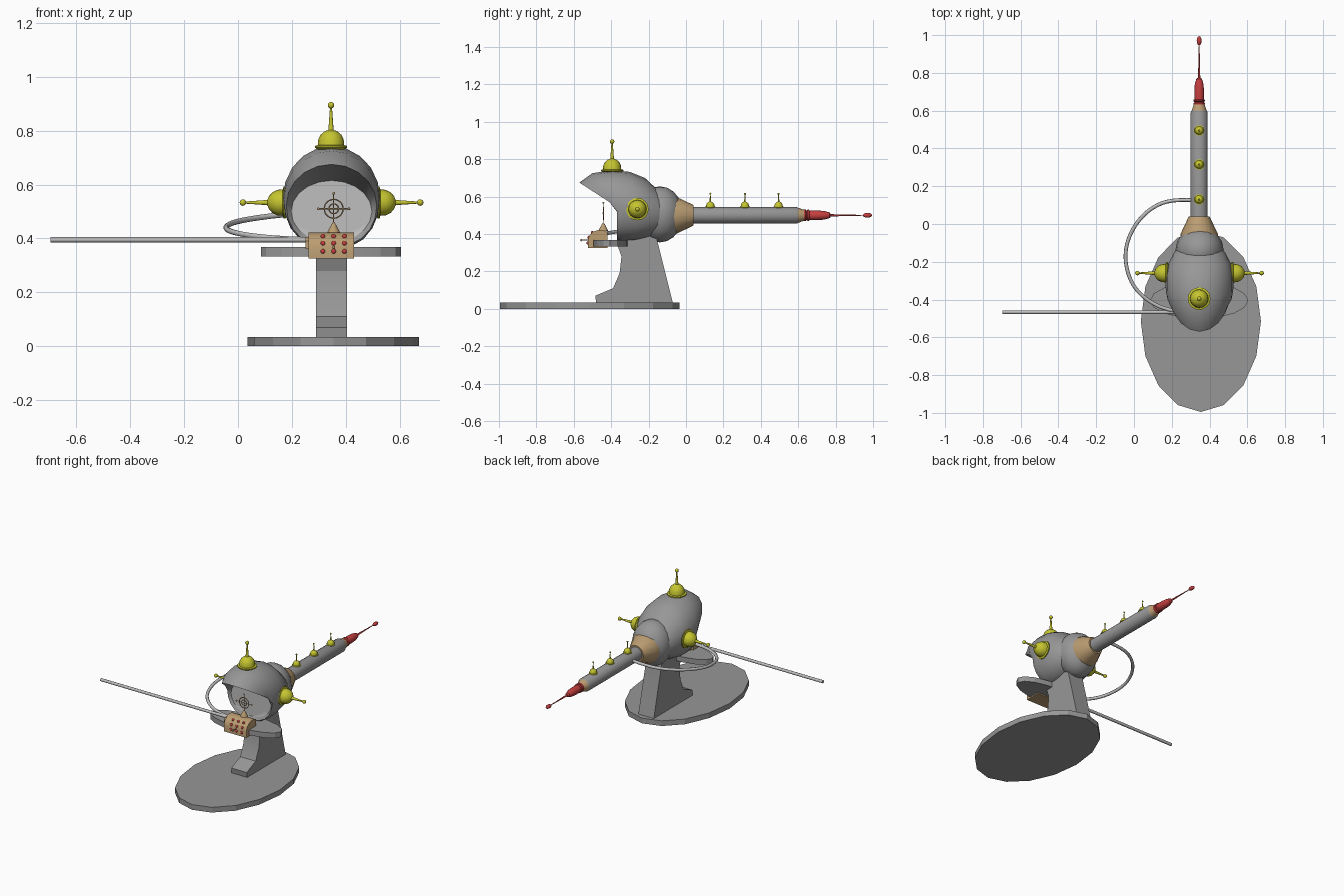
import bpy, bmesh, math
from mathutils import Vector

if "Cube" in bpy.data.objects:
    bpy.data.objects.remove(bpy.data.objects["Cube"], do_unlink=True)

CX = 0.347  # centre line of the body


def material(name, rgb):
    m = bpy.data.materials.new(name)
    m.use_nodes = True
    m.diffuse_color = (*rgb, 1)
    m.node_tree.nodes["Principled BSDF"].inputs["Base Color"].default_value = (*rgb, 1)
    return m


GREY = material("grey metal", (0.31, 0.31, 0.31))
PALE = material("pale grey", (0.52, 0.52, 0.52))
TAN = material("tan", (0.50, 0.34, 0.17))
YELLOW = material("yellow", (0.56, 0.56, 0.03))
RED = material("red", (0.56, 0.05, 0.05))


def finish(bm, name, mats, angle=35):
    bmesh.ops.recalc_face_normals(bm, faces=bm.faces)
    me = bpy.data.meshes.new(name)
    bm.to_mesh(me)
    bm.free()
    ob = bpy.data.objects.new(name, me)
    bpy.context.collection.objects.link(ob)
    for m in mats:
        me.materials.append(m)
    bpy.ops.object.select_all(action='DESELECT')
    ob.select_set(True)
    bpy.context.view_layer.objects.active = ob
    bpy.ops.object.shade_smooth_by_angle(angle=math.radians(angle))
    return ob


def loft(name, rings, mats, angle=35, first_cap=0):
    """Skin a list of point rings and cap both ends."""
    bm = bmesh.new()
    vs = [[bm.verts.new(p) for p in r] for r in rings]
    n = len(vs[0])
    for a, b in zip(vs, vs[1:]):
        for i in range(n):
            j = (i + 1) % n
            bm.faces.new((a[i], a[j], b[j], b[i]))
    bm.faces.new(vs[0]).material_index = first_cap
    bm.faces.new(vs[-1])
    return finish(bm, name, mats, angle)


def lathe(name, profile, origin, axis, mat, n=16, scale=1):
    """Turn (radius, height) pairs about an axis."""
    q = Vector((0, 0, 1)).rotation_difference(Vector(axis))
    rings = []
    for r, h in profile:
        ring = [Vector((r * math.cos(t), r * math.sin(t), h)) * scale
                for t in (2 * math.pi * i / n for i in range(n))]
        rings.append([Vector(origin) + q @ p for p in ring])
    return loft(name, rings, [mat])


def ball(name, centre, radii, mat, seg=16, rows=10):
    bm = bmesh.new()
    bmesh.ops.create_uvsphere(bm, u_segments=seg, v_segments=rows, radius=1)
    bmesh.ops.scale(bm, vec=radii, verts=bm.verts)
    bmesh.ops.translate(bm, vec=centre, verts=bm.verts)
    return finish(bm, name, [mat], 60)


def slab(name, centre, rx, ry, z0, z1):
    """Sixteen-sided oval plate."""
    ring = [(centre[0] + rx * math.cos(i * math.pi / 8),
             centre[1] + ry * math.sin(i * math.pi / 8)) for i in range(16)]
    return loft(name, [[(x, y, z) for x, y in ring] for z in (z0, z1)], [GREY], 15)


def extrude_x(name, outline, x0, x1, mat, angle=35):
    return loft(name, [[(x, y, z) for y, z in outline] for x in (x0, x1)], [mat], angle)


# Stand
slab("base", (0.354, -0.515), 0.318, 0.48, 0, 0.035)
extrude_x("pedestal", [(-0.48, 0.03), (-0.485, 0.07), (-0.39, 0.11), (-0.355, 0.19),
                       (-0.345, 0.28), (-0.37, 0.35), (-0.30, 0.42), (-0.16, 0.42),
                       (-0.155, 0.37), (-0.07, 0.03)], 0.29, 0.405, GREY, 25)
slab("shelf", (0.345, -0.405), 0.26, 0.097, 0.333, 0.368)


# Helmet: rings of (lower y, top y, half width, top z, bottom z)
def head_ring(yb, yt, hw, zt, zb, power=0.8, n=20):
    cz, rz, ring = (zt + zb) / 2, (zt - zb) / 2, []
    for i in range(n):
        t = 2 * math.pi * i / n
        c, s = math.cos(t), math.sin(t)
        x = math.copysign(abs(c) ** (power if s < 0 else 1), c) * hw
        z = cz + rz * s
        f = max(0, (z - 0.545) / (zt - 0.545))
        ring.append((CX + x, yb + (yt - yb) * f, z))
    return ring


HEAD = [(-0.355, -0.355, 0.15, 0.615, 0.385, 1), (-0.37, -0.57, 0.168, 0.675, 0.37),
        (-0.36, -0.50, 0.177, 0.725, 0.362), (-0.33, -0.395, 0.18, 0.742, 0.36),
        (-0.27, -0.30, 0.18, 0.732, 0.362), (-0.215, -0.22, 0.168, 0.70, 0.375),
        (-0.15, -0.15, 0.135, 0.635, 0.40), (-0.09, -0.09, 0.09, 0.58, 0.43)]
loft("helmet", [head_ring(*r) for r in HEAD], [GREY, PALE], 40, first_cap=1)
ball("rear_housing", (CX, -0.14, 0.505), (0.128, 0.125, 0.15), GREY)

# Barrel and tip, turned about y
BACK = (0, 1, 0)
AXIS = (CX - 0.002, 0, 0.5)
lathe("barrel_collar", [(0.10, -0.07), (0.10, -0.055), (0.055, 0.04)], AXIS, BACK, TAN)
lathe("barrel", [(0.045, 0.03), (0.045, 0.59), (0.04, 0.6)], AXIS, BACK, GREY)
lathe("barrel_end", [(0.042, 0.594), (0.028, 0.635)], AXIS, BACK, TAN)
lathe("nozzle", [(0.022, 0.625), (0.03, 0.632), (0.03, 0.64), (0.024, 0.645), (0.03, 0.65),
                 (0.03, 0.657), (0.025, 0.66), (0.026, 0.70), (0.023, 0.74), (0.015, 0.768),
                 (0.006, 0.775), (0.002, 0.95)], AXIS, BACK, RED)
ball("nozzle_bead", (AXIS[0], 0.97, 0.5), (0.013, 0.025, 0.013), RED, 12, 8)

# Domed antennas
DOME = [(0.03, -0.02), (0.06, 0), (0.06, 0.006), (0.049, 0.009), (0.047, 0.03), (0.038, 0.048),
        (0.024, 0.06), (0.010, 0.066), (0.009, 0.075), (0.004, 0.146)]


def antenna(name, origin, axis, scale=1.0):
    lathe(name, DOME, origin, axis, YELLOW, scale=scale)
    r = 0.012 * scale
    ball(name + "_bead", Vector(origin) + Vector(axis) * 0.157 * scale, (r, r, r), YELLOW, 12, 8)


antenna("top_antenna", (CX - 0.002, -0.395, 0.737), (0, 0, 1))
for side, s in (("left", 1), ("right", -1)):
    antenna(side + "_antenna", (CX + s * 0.172, -0.26, 0.533), (s, 0, 0))
for i, y in enumerate((0.13, 0.315, 0.495)):
    antenna(f"barrel_antenna_{i + 1}", (AXIS[0], y, 0.543), (0, 0, 1), 0.46)


# Hose and long rod
def pipe(name, points, radius, mat, kind='NURBS'):
    cu = bpy.data.curves.new(name, 'CURVE')
    cu.dimensions = '3D'
    cu.bevel_depth, cu.bevel_resolution, cu.use_fill_caps = radius, 2, True
    sp = cu.splines.new(kind)
    sp.points.add(len(points) - 1)
    for p, co in zip(sp.points, points):
        p.co = (*co, 1)
    sp.use_endpoint_u, sp.order_u, sp.resolution_u = True, 3, 5
    cu.materials.append(mat)
    ob = bpy.data.objects.new(name, cu)
    bpy.context.collection.objects.link(ob)


pipe("hose", [(0.33, 0.125, 0.497), (0.2, 0.135, 0.492), (0.07, 0.075, 0.477),
              (-0.02, -0.04, 0.46), (-0.053, -0.17, 0.44), (-0.02, -0.31, 0.422),
              (0.06, -0.40, 0.408), (0.18, -0.46, 0.398), (0.28, -0.467, 0.395)], 0.01, PALE)
pipe("long_rod", [(-0.695, -0.467, 0.395), (0.28, -0.467, 0.395)], 0.01, PALE, 'POLY')

# Control box
extrude_x("control_box", [(-0.525, 0.325), (-0.525, 0.37), (-0.515, 0.395), (-0.495, 0.413),
                          (-0.468, 0.422), (-0.44, 0.42), (-0.42, 0.41), (-0.42, 0.325)],
          0.262, 0.43, TAN)
extrude_x("box_side_plate", [(-0.505, 0.36), (-0.505, 0.39), (-0.49, 0.405), (-0.45, 0.405),
                             (-0.435, 0.39), (-0.435, 0.36)], 0.25, 0.264, TAN)
for i, (y, z) in enumerate(((-0.502, 0.407), (-0.52, 0.382), (-0.525, 0.352))):
    for j in range(3):
        ball(f"button_{i * 3 + j + 1}", (0.315 + 0.04 * j, y, z), (0.009, 0.007, 0.009), RED, 10, 6)
lathe("box_lever", [(0.003, 0), (0.003, 0.035)], (0.355, -0.523, 0.367), (0, -1, 0), TAN, 8)
ball("box_lever_knob", (0.355, -0.56, 0.367), (0.006, 0.006, 0.006), TAN, 10, 6)

# Sight
SIGHT = Vector((0.355, -0.442, 0.51))
lathe("sight_foot", [(0.026, 0.415), (0.02, 0.43), (0.008, 0.452), (0.003, 0.46)],
      (SIGHT.x, SIGHT.y, 0), (0, 0, 1), TAN, 12)
for name, radius in (("sight_outer_ring", 0.035), ("sight_inner_ring", 0.018)):
    circle = [SIGHT + Vector((radius * math.cos(i * math.pi / 12), 0,
                              radius * math.sin(i * math.pi / 12))) for i in range(25)]
    pipe(name, circle, 0.0025, TAN, 'POLY')
for name, d in (("sight_cross_bar", Vector((1, 0, 0))), ("sight_post", Vector((0, 0, 1)))):
    pipe(name, [SIGHT - d * 0.056, SIGHT + d * 0.056], 0.002, TAN, 'POLY')
    for k in (-1, 1):
        ball(name + "_bead", SIGHT + d * 0.057 * k, (0.005, 0.005, 0.005), TAN, 8, 6)
